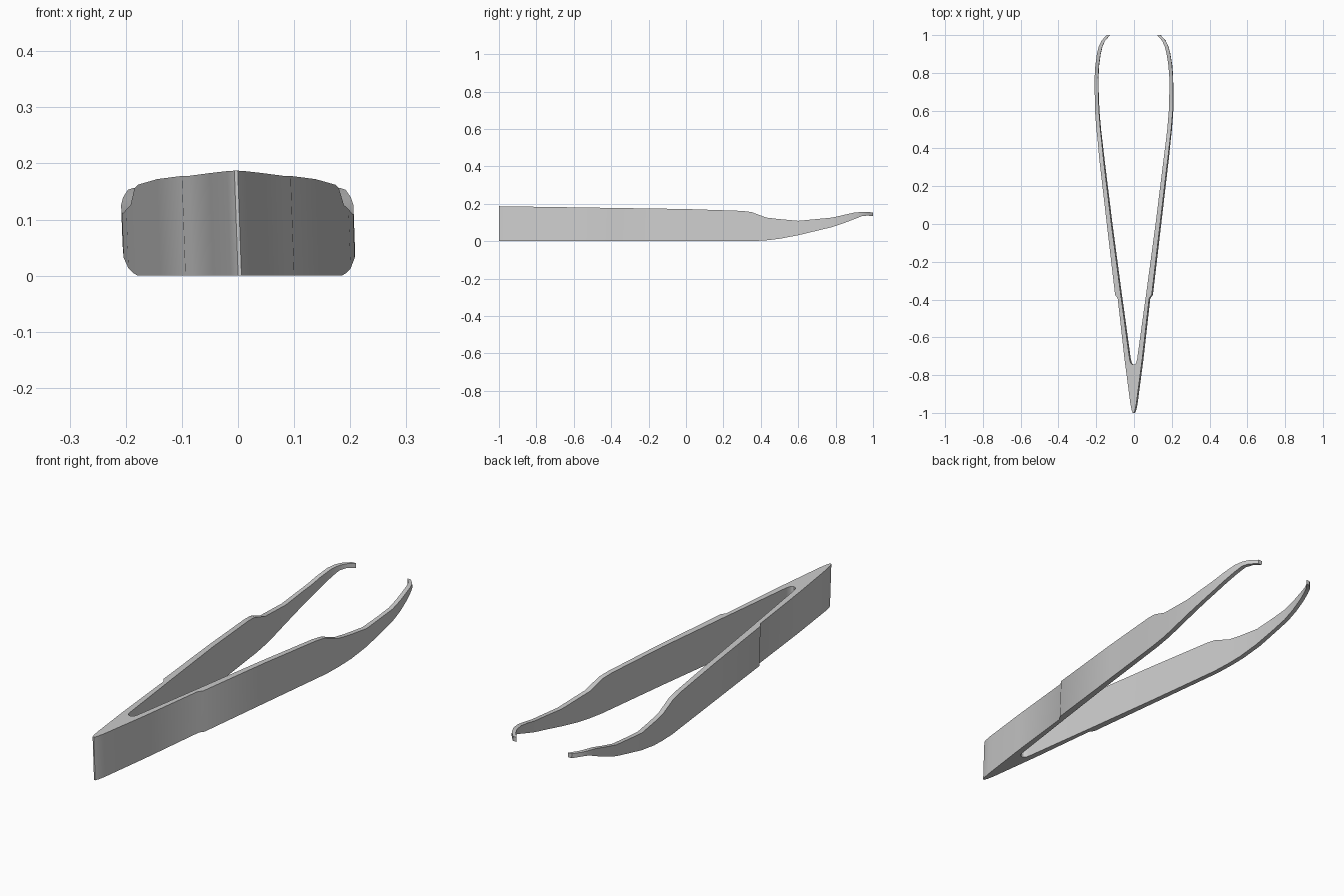
import bpy
import bmesh

if "Cube" in bpy.data.objects:
    bpy.data.objects.remove(bpy.data.objects["Cube"])

LEAN = 0.036  # the whole piece leans slightly sideways

# stations along one arm: y, inner x, outer x
PLAN = [
    (-1.0, 0, 0.003), (-0.985, 0, 0.009), (-0.95, 0, 0.016),
    (-0.745, 0, 0.043), (-0.742, 0.009, 0.0434), (-0.735, 0.015, 0.0443),
    (-0.715, 0.020, 0.047), (-0.395, 0.064, 0.083), (-0.375, 0.067, 0.097),
    (0.0, 0.117, 0.141), (0.3, 0.154, 0.176), (0.35, 0.160, 0.182),
    (0.43, 0.169, 0.190), (0.5, 0.177, 0.198), (0.6, 0.185, 0.206),
    (0.7, 0.188, 0.207), (0.78, 0.188, 0.207), (0.84, 0.184, 0.203),
    (0.9, 0.175, 0.194), (0.94, 0.165, 0.184), (0.97, 0.151, 0.170),
    (1.0, 0.125, 0.143),
]
# side outline: (y, z)
TOP = [(-1, 0.187), (0, 0.172), (0.3, 0.162), (0.35, 0.156), (0.43, 0.126),
       (0.5, 0.118), (0.6, 0.109), (0.78, 0.126), (0.9, 0.153),
       (0.95, 0.157), (1, 0.154)]
BOTTOM = [(-1, 0), (0.39, 0), (0.5, 0.013), (0.6, 0.032), (0.8, 0.080),
          (0.9, 0.118), (0.94, 0.134), (0.97, 0.137), (1, 0.134)]


def height(line, y):
    for (y0, z0), (y1, z1) in zip(line, line[1:]):
        if y <= y1:
            return z0 + (z1 - z0) * (y - y0) / (y1 - y0)
    return line[-1][1]


def add_arm(bm, side):
    """Sweep a four-cornered section along one arm."""
    rings = []
    for y, xi, xo in PLAN:
        zb, zt = height(BOTTOM, y), height(TOP, y)
        corners = [(xi, zb), (xo, zb), (xo, zt), (xi, zt)]
        rings.append([bm.verts.new((side * x - LEAN * (z - 0.09), y, z))
                      for x, z in corners])
    for i, (a, b) in enumerate(zip(rings, rings[1:])):
        for k in range(4):
            # no wall on the centre plane where the two arms are joined
            if k == 3 and PLAN[i + 1][1] == 0:
                continue
            n = (k + 1) % 4
            bm.faces.new((a[k], a[n], b[n], b[k]))
    bm.faces.new(rings[0])
    bm.faces.new(rings[-1])


# tweezers: two mirrored arms welded at the solid end
bm = bmesh.new()
for side in (1, -1):
    add_arm(bm, side)
bmesh.ops.remove_doubles(bm, verts=bm.verts, dist=0.0005)
bmesh.ops.recalc_face_normals(bm, faces=bm.faces)
mesh = bpy.data.meshes.new("tweezers")
bm.to_mesh(mesh)
bm.free()
tweezers = bpy.data.objects.new("tweezers", mesh)
bpy.context.collection.objects.link(tweezers)

# smooth the gentle curves, keep the rims sharp
bpy.context.view_layer.objects.active = tweezers
tweezers.select_set(True)
bpy.ops.object.shade_smooth_by_angle(angle=0.5)
